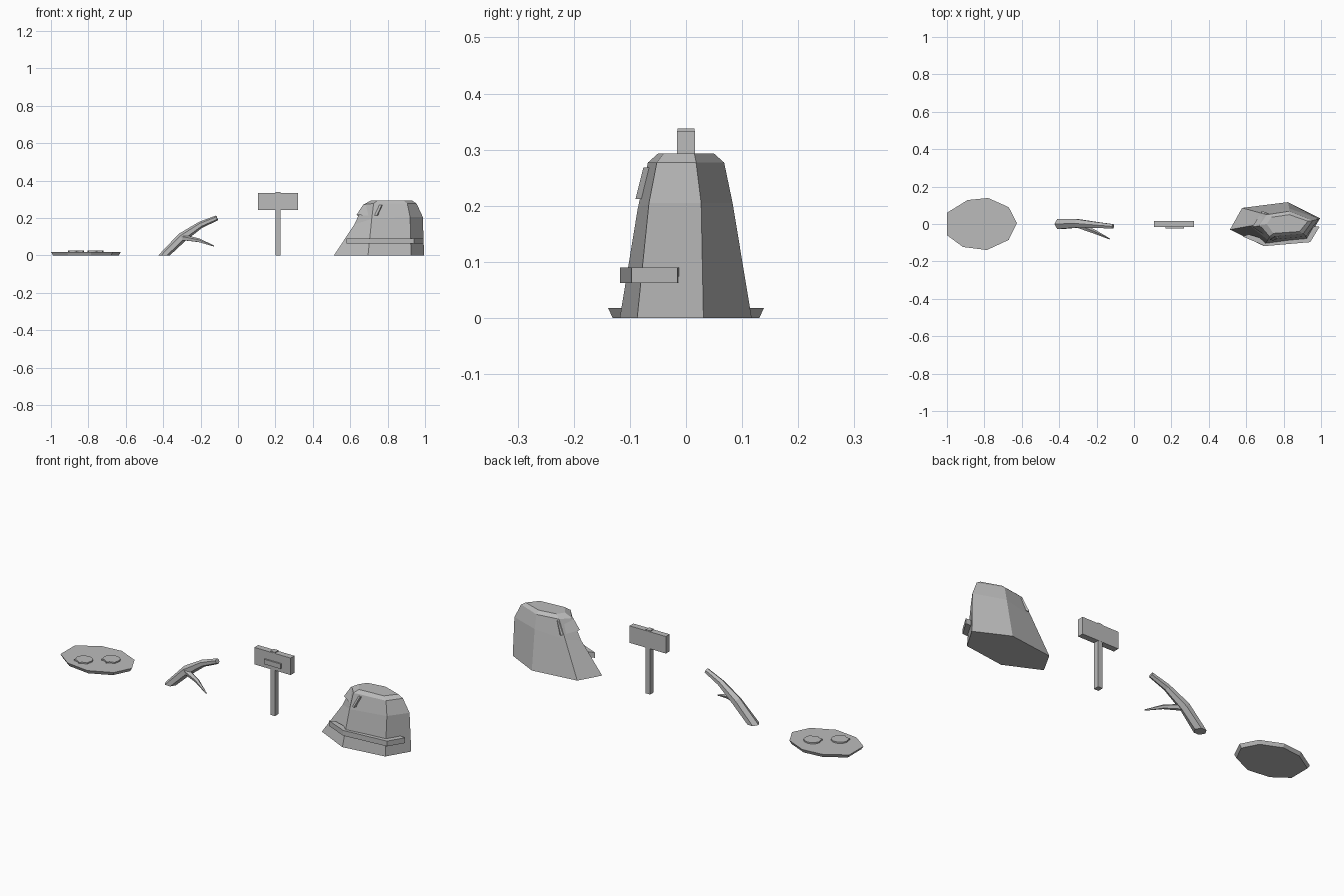
import bpy, bmesh, math
from mathutils import Vector

cube = bpy.data.objects.get("Cube")
if cube:
    bpy.data.objects.remove(cube, do_unlink=True)

grey = bpy.data.materials.new("plain grey")
grey.use_nodes = True
grey.diffuse_color = (0.5, 0.5, 0.5, 1)
grey.node_tree.nodes["Principled BSDF"].inputs["Base Color"].default_value = (0.5, 0.5, 0.5, 1)


def finish(name, bm):
    bmesh.ops.recalc_face_normals(bm, faces=bm.faces)
    mesh = bpy.data.meshes.new(name)
    bm.to_mesh(mesh)
    bm.free()
    mesh.materials.append(grey)
    obj = bpy.data.objects.new(name, mesh)
    bpy.context.scene.collection.objects.link(obj)
    return obj


def loft(name, rings):
    """Skin a list of equal-length closed rings and cap both ends."""
    bm = bmesh.new()
    rows = [[bm.verts.new(p) for p in ring] for ring in rings]
    n = len(rows[0])
    for a, b in zip(rows, rows[1:]):
        for i in range(n):
            j = (i + 1) % n
            bm.faces.new((a[i], a[j], b[j], b[i]))
    bm.faces.new(rows[0])
    bm.faces.new(rows[-1])
    return finish(name, bm)


def box(name, lo, hi):
    rings = [[(lo[0], lo[1], z), (hi[0], lo[1], z), (hi[0], hi[1], z), (lo[0], hi[1], z)]
             for z in (lo[2], hi[2])]
    return loft(name, rings)


def tube(name, path, sides=6, flat_start=False):
    """Tapered branch through (x, y, z, radius) points."""
    rings = []
    pts = [Vector(p[:3]) for p in path]
    for i, p in enumerate(pts):
        d = (pts[min(i + 1, len(pts) - 1)] - pts[max(i - 1, 0)]).normalized()
        if flat_start and i == 0:
            d = Vector((0, 0, 1))
        u = d.cross(Vector((0, 1, 0))).normalized()
        v = d.cross(u)
        r = path[i][3]
        rings.append([p + r * (math.cos(t) * u + math.sin(t) * v)
                      for t in (k * math.tau / sides for k in range(sides))])
    return loft(name, rings)


def ledge(name, low, high, centre, depth):
    """Raised band whose back is sunk towards the rock centre."""
    rings = []
    for a, b in zip(low, high):
        ring = [Vector(a), Vector(b)]
        for p in (b, a):
            p = Vector(p)
            inward = (Vector((centre[0], centre[1], p.z)) - p).normalized()
            ring.append(p + inward * depth)
        rings.append(ring)
    return loft(name, rings)


# Flat disc, slightly wider at the top
outline = [(-1, .06), (-.89, .128), (-.78, .139), (-.67, .09), (-.626, .005),
           (-.67, -.085), (-.786, -.139), (-.914, -.123), (-1, -.06)]
loft("ground_disc", [[(-.81 + (x + .81) * s, y * s, z) for x, y in outline]
                     for s, z in ((.94, 0), (1, .018))])

# Pair of raised footprints: rounded pad with scalloped toes
for name, cx, cy in (("right_footprint", -.865, -.05), ("left_footprint", -.76, .03)):
    ring = []
    for k in range(24):
        t = k * math.tau / 24
        toe = max(0, -math.sin(t + .2))
        r = .036 + .007 * toe * (1 + math.cos(t * 8))
        ring.append((cx + 1.15 * r * math.cos(t), cy + r * math.sin(t)))
    loft(name, [[(x, y, z) for x, y in ring] for z in (.014, .025)])

# Bent branch and its side twig
tube("branch", [(-.395, 0, 0, .031), (-.3, .003, .095, .026),
                (-.2, -.005, .163, .018), (-.112, -.013, .2, .014)], flat_start=True)
tube("twig", [(-.3, -.005, .095, .017), (-.21, -.042, .08, .011),
              (-.13, -.08, .05, .003)], sides=5)

# Signpost
box("sign_post", (.2, -.015, 0), (.227, .015, .338))
box("sign_board", (.107, -.016, .243), (.32, .016, .333))
box("sign_plate", (.168, -.024, .264), (.267, -.01, .29))

# Faceted rock
loft("rock", [
    [(.513, -.03, 0), (.578, .086, 0), (.823, .117, 0),
     (.995, .031, 0), (.925, -.087, 0), (.695, -.118, 0)],
    [(.622, -.01, .165), (.665, .062, .185), (.83, .083, .205),
     (.988, .027, .205), (.92, -.066, .205), (.715, -.086, .195)],
    [(.672, -.005, .272), (.71, .05, .277), (.83, .068, .277),
     (.955, .018, .277), (.905, -.052, .277), (.725, -.068, .277)],
    [(.71, 0, .293), (.735, .036, .293), (.83, .05, .293),
     (.93, .015, .293), (.885, -.04, .293), (.745, -.05, .293)],
])

# Narrow ledge round the rock front, and the collar over its upper end
path = [(.58, -.066), (.7, -.118), (.942, -.097), (.992, -.015)]
ledge("rock_front_ledge", [(x, y, .062) for x, y in path],
      [(x, y, .09) for x, y in path], (.78, 0), .035)
ledge("rock_collar",
      [(.685, .07, .205), (.633, -.015, .215), (.742, -.09, .212)],
      [(.715, .057, .268), (.67, -.01, .272), (.768, -.076, .268)], (.8, 0), .03)
